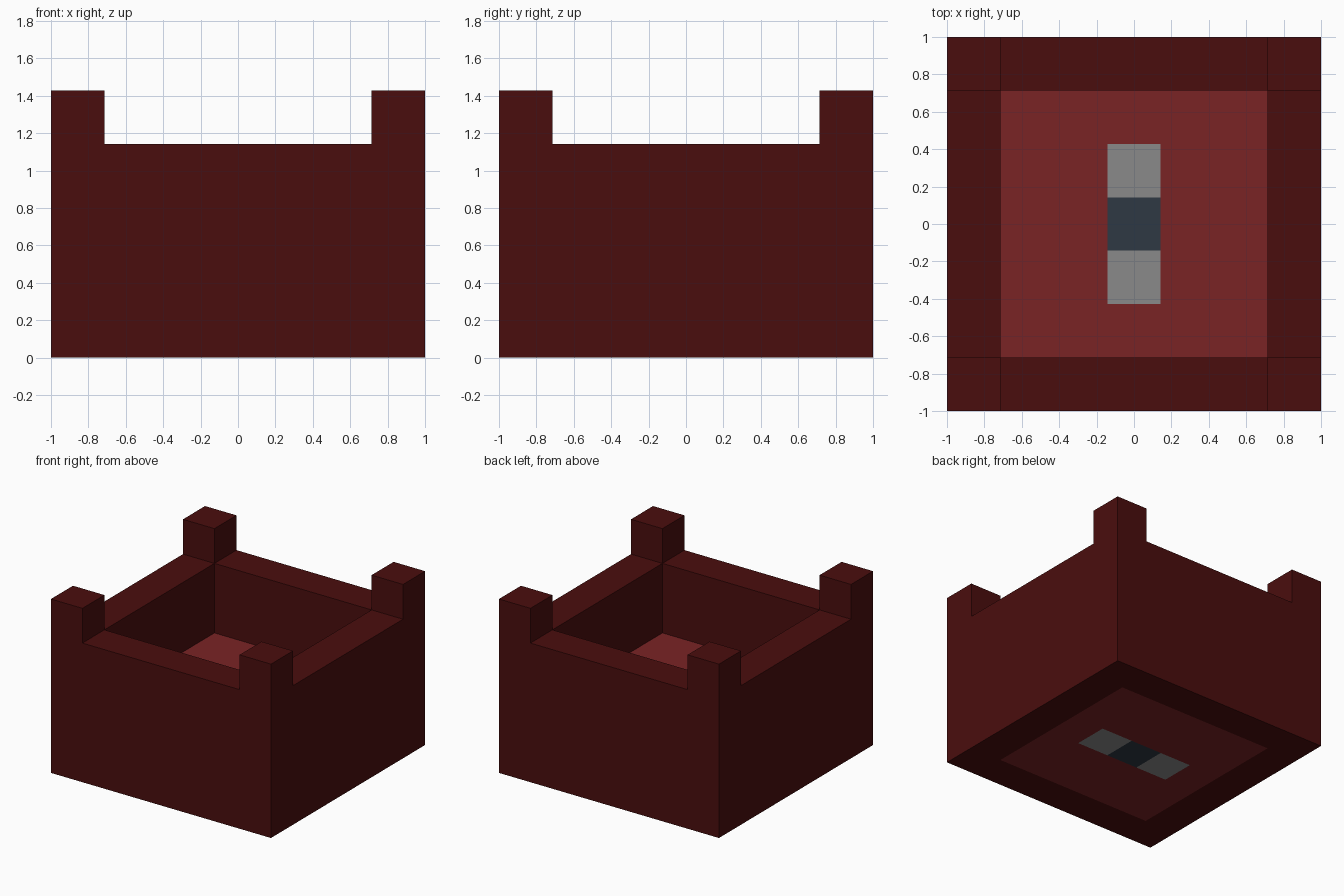
import bpy, bmesh
from mathutils import Vector

U = 2 / 7  # block unit

cube = bpy.data.objects.get("Cube")
if cube:
    bpy.data.objects.remove(cube, do_unlink=True)


def linear(c):
    c /= 255
    return c / 12.92 if c <= 0.04045 else ((c + 0.055) / 1.055) ** 2.4


def material(name, *rgb):
    m = bpy.data.materials.new(name)
    m.use_nodes = True
    colour = (*[linear(c) for c in rgb], 1)
    m.diffuse_color = colour
    m.node_tree.nodes["Principled BSDF"].inputs["Base Color"].default_value = colour
    return m


wall_red = material("dark red", 74, 13, 13)
floor_red = material("brick red", 122, 35, 37)
grey = material("grey", 138, 138, 138)
slate = material("slate blue", 46, 56, 67)


def box(name, centre, size, mats):
    """Box placed in block units, standing on z = 0."""
    bm = bmesh.new()
    bmesh.ops.create_cube(bm, size=1)
    for v in bm.verts:
        v.co = Vector(((v.co.x * size[0] + centre[0]) * U,
                       (v.co.y * size[1] + centre[1]) * U,
                       (v.co.z + 0.5) * size[2] * U))
    me = bpy.data.meshes.new(name)
    bm.to_mesh(me)
    bm.free()
    for m in mats:
        me.materials.append(m)
    ob = bpy.data.objects.new(name, me)
    bpy.context.collection.objects.link(ob)
    return ob


# Corner posts and the lower walls between them
for sx, side in ((-1, "right"), (1, "left")):
    for sy, end in ((-1, "front"), (1, "back")):
        box(f"{end}_{side}_post", (3 * sx, 3 * sy), (1, 1, 5), [wall_red])
    box(f"{side}_wall", (3 * sx, 0), (1, 5, 4), [wall_red])
for sy, end in ((-1, "front"), (1, "back")):
    box(f"{end}_wall", (0, 3 * sy), (5, 1, 4), [wall_red])

# Floor slab, cut into cells so the inlaid strips are part of its surface
floor = box("floor", (0, 0), (5, 5, 2), [floor_red, grey, slate])
bm = bmesh.new()
bm.from_mesh(floor.data)
for axis in (Vector((1, 0, 0)), Vector((0, 1, 0))):
    for d in (-1.5, -0.5, 0.5, 1.5):
        bmesh.ops.bisect_plane(bm, geom=bm.verts[:] + bm.edges[:] + bm.faces[:],
                               plane_co=axis * d * U, plane_no=axis)
# Strip runs front to back on top, side to side underneath, with a slate centre
for f in bm.faces:
    if abs(f.normal.z) < 0.5:
        continue
    c = f.calc_center_median() / U
    across, along = (c.x, c.y) if f.normal.z > 0 else (c.y, c.x)
    if abs(across) < 0.5 and abs(along) < 1.5:
        f.material_index = 2 if abs(along) < 0.5 else 1
bm.to_mesh(floor.data)
bm.free()
